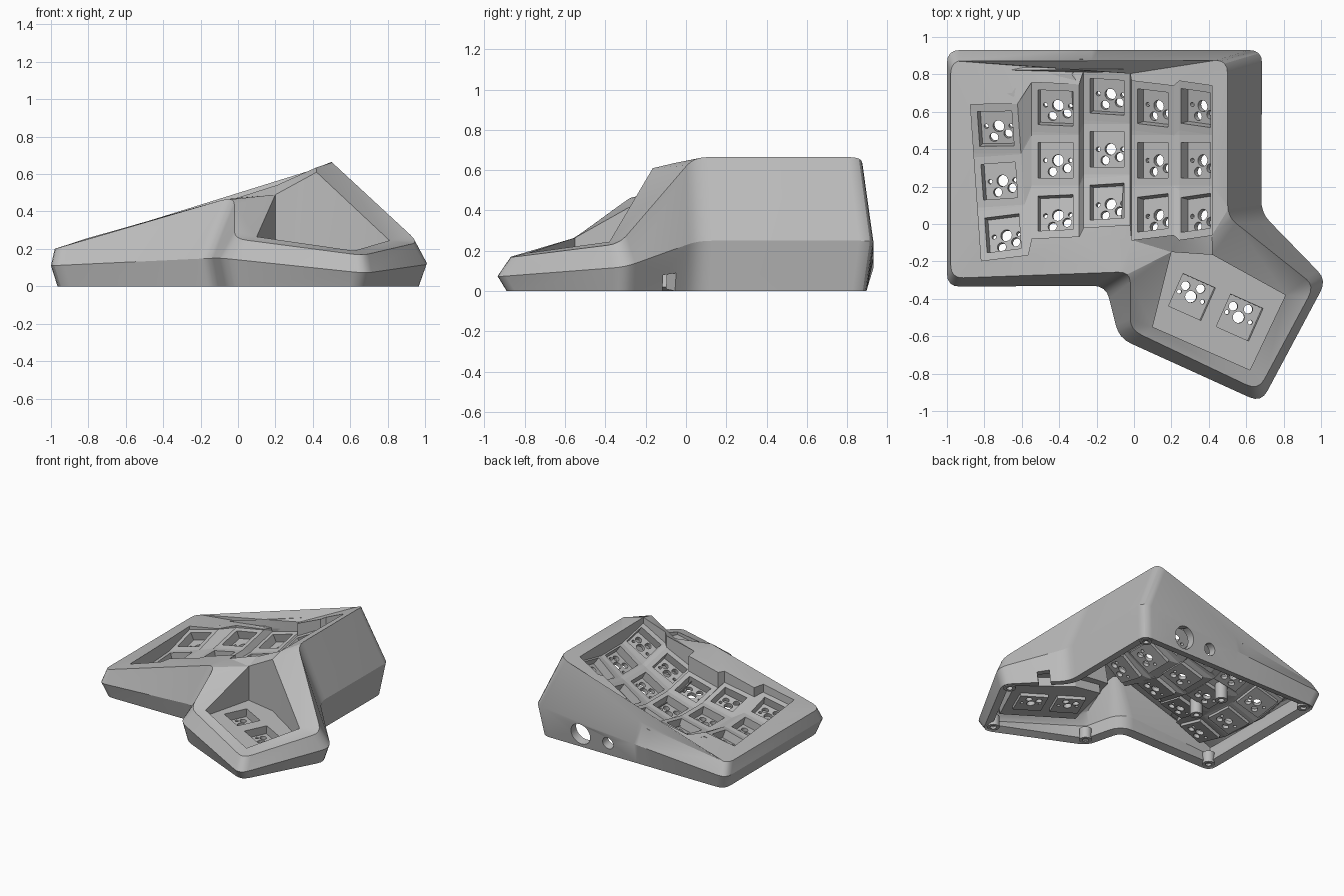
import bpy, bmesh, math
from mathutils import Matrix, Vector

if "Cube" in bpy.data.objects:
    bpy.data.objects.remove(bpy.data.objects["Cube"], do_unlink=True)

grey = bpy.data.materials.new("case_grey")
grey.use_nodes = True
GREY = (0.5, 0.5, 0.5, 1)
grey.diffuse_color = GREY
grey.node_tree.nodes["Principled BSDF"].inputs["Base Color"].default_value = GREY


def finish(name, bm, thickness=0, smooth=True):
    """Turn a bmesh into an object, facing up, optionally thickened."""
    bmesh.ops.remove_doubles(bm, verts=bm.verts, dist=0.0005)
    bmesh.ops.recalc_face_normals(bm, faces=bm.faces)
    if thickness and sum(f.normal.z * f.calc_area() for f in bm.faces) < 0:
        bmesh.ops.reverse_faces(bm, faces=bm.faces)
    mesh = bpy.data.meshes.new(name)
    bm.to_mesh(mesh)
    bm.free()
    obj = bpy.data.objects.new(name, mesh)
    bpy.context.collection.objects.link(obj)
    mesh.materials.append(grey)
    bpy.ops.object.select_all(action="DESELECT")
    obj.select_set(True)
    bpy.context.view_layer.objects.active = obj
    if thickness:
        mod = obj.modifiers.new("thickness", "SOLIDIFY")
        mod.thickness, mod.offset = thickness, -1
        bpy.ops.object.modifier_apply(modifier=mod.name)
    if smooth:
        bpy.ops.object.shade_smooth_by_angle(angle=math.radians(25))
    return obj


def ring(bm, points):
    return [bm.verts.new(p) for p in points]


def circle(x, y, z, r, n=16):
    return [(x + r * math.cos(a * math.tau / n), y + r * math.sin(a * math.tau / n), z)
            for a in range(n)]


def bridge(bm, a, b, closed=True, skip=()):
    n = len(a)
    for i in range(n if closed else n - 1):
        if i not in skip:
            j = (i + 1) % n
            bm.faces.new((a[i], a[j], b[j], b[i]))


def fill(bm, loops, normal=(0, 0, 1)):
    """Fill the area between an outer loop and its holes."""
    edges = []
    for loop in loops:
        for a, b in zip(loop, loop[1:] + loop[:1]):
            edges.append(bm.edges.get((a, b)) or bm.edges.new((a, b)))
    bmesh.ops.triangle_fill(bm, use_beauty=True, edges=edges, normal=normal)


STEPS = 4


def rounded(corners, radius=0.07):
    pts, n = [], len(corners)
    for i, c in enumerate(corners):
        a = c + (corners[i - 1] - c).normalized() * radius
        b = c + (corners[(i + 1) % n] - c).normalized() * radius
        for k in range(STEPS + 1):
            t = k / STEPS
            pts.append(a * (1 - t) ** 2 + c * 2 * t * (1 - t) + b * t * t)
    return pts


def inset(corners, d, z):
    out, n = [], len(corners)
    for i, c in enumerate(corners):
        u = (c - corners[i - 1]).to_2d().normalized()
        v = (corners[(i + 1) % n] - c).to_2d().normalized()
        nu, nv = Vector((-u.y, u.x)), Vector((-v.y, v.x))
        p = c.to_2d() + (nu + nv) * d / (1 + nu.dot(nv))
        out.append(Vector((p.x, p.y, z)))
    return out


def along(profile, x):
    for (x0, z0), (x1, z1) in zip(profile, profile[1:]):
        if x <= x1:
            return z0 + (z1 - z0) * (x - x0) / (x1 - x0)
    return z1


def rim_height(x, y):
    """Rim rises to the right and sags along the back."""
    front = along([(-1, 0.2), (-0.06, 0.475), (0.07, 0.48), (0.4, 0.63), (0.5, 0.665)], x)
    back = along([(-1, 0.2), (-0.26, 0.3), (0.5, 0.665)], x)
    t = min(max((y + 0.2) / 1.07, 0), 1)
    return front + (back - front) * t


def square(m, half_x, half_y, z=0):
    return [m @ Vector((sx * half_x, sy * half_y, z))
            for sx, sy in ((-1, -1), (1, -1), (1, 1), (-1, 1))]


WELL, DEPTH = 0.095, 0.07

# Finger columns: x, y, z, sideways tilt, turn, half width
columns = [(-0.72, 0.23, 0.17, 15, 4, 0.13), (-0.42, 0.34, 0.22, 12, 0, 0.13),
           (-0.145, 0.4, 0.25, 17, 0, 0.13), (0.1, 0.34, 0.33, 30, 0, 0.13),
           (0.33, 0.34, 0.47, 35, 0, 0.107)]
keys, left, right = [], [], []
plate = bmesh.new()
for x, y, z, tilt, turn, half in columns:
    base = (Matrix.Translation((x, y, z)) @ Matrix.Rotation(math.radians(turn), 4, "Z"))
    lean = Matrix.Rotation(math.radians(-tilt), 4, "Y")
    lo, hi = [], []
    for row in (-1, 0, 1):
        m = (base @ Matrix.Translation((0, row * 0.28, abs(row) * 0.03))
             @ Matrix.Rotation(math.radians(12 * row), 4, "X") @ lean)
        keys.append(m)
        outer = square(m, half, 0.135)
        bridge(plate, ring(plate, outer), ring(plate, square(m, WELL, WELL)))
        lo += [outer[0], outer[3]]
        hi += [outer[1], outer[2]]
    for k in (1, 3):
        plate.faces.new(ring(plate, (lo[k], hi[k], hi[k + 1], lo[k + 1])))
    left.append(lo)
    right.append(hi)
for c in range(4):
    bridge(plate, ring(plate, right[c]), ring(plate, left[c + 1]), closed=False)
finish("finger_key_plate", plate, DEPTH, smooth=False)

# Edge of the finger plate, going round once
edge = list(left[0])
for c in range(4):
    edge += [right[c][5], left[c + 1][5]]
edge += right[4][::-1]
for c in (3, 2, 1, 0):
    edge += [left[c + 1][0], right[c][0]]

# Thumb plate with two square openings
thumb_rim = [Vector(p) for p in ((0.1, -0.55, 0.265), (0.2, -0.15, 0.49), (0.42, -0.165, 0.61),
                                 (0.81, -0.38, 0.245), (0.62, -0.78, 0.19))]


def thumb_height(x, y):
    return 0.22 - 0.09 * (x - 0.1) + 0.02 * (y + 0.55)


thumb_edge = [Vector((p.x, p.y, thumb_height(p.x, p.y))) for p in thumb_rim]
slope = Vector((0, 0, 1)).rotation_difference(Vector((0.09, -0.02, 1))).to_matrix().to_4x4()
thumb_keys = [Matrix.Translation((x, y, thumb_height(x, y))) @ slope
              @ Matrix.Rotation(math.radians(156), 4, "Z")
              for x, y in ((0.31, -0.39), (0.565, -0.5))]
bm = bmesh.new()
fill(bm, [ring(bm, thumb_edge)] + [ring(bm, square(m, WELL, WELL)) for m in thumb_keys])
finish("thumb_key_plate", bm, DEPTH, smooth=False)

# Socket floors with pin holes
pins = [(0, 0, 0.031), (-0.068, 0, 0.012), (0.068, 0, 0.012), (-0.03, -0.06, 0.024),
        (0.05, -0.042, 0.024)]
for i, m in enumerate(keys + thumb_keys):
    bm = bmesh.new()
    fill(bm, [ring(bm, square(Matrix(), 0.105, 0.105))]
         + [ring(bm, circle(x, y, 0, r)) for x, y, r in pins])
    floor = finish(f"key_socket_floor_{i + 1}", bm, 0.03)
    floor.matrix_world = m @ Matrix.Translation((0, 0, 0.005 - DEPTH))

# Case shell: undercut, outer wall, rim and well walls
rim = [Vector(p) for p in ((-0.98, -0.29, 0.2), (-0.02, -0.255, 0.48), (-0.02, -0.565, 0.255),
                           (0.665, -0.89, 0.165), (0.965, -0.33, 0.235), (0.5, 0.04, 0.665),
                           (0.5, 0.875, 0.665), (-0.26, 0.875, 0.3), (-0.98, 0.875, 0.2))]
middle = [Vector(p) for p in ((-1, -0.335, 0.11), (-0.15, -0.33, 0.15), (-0.08, -0.61, 0.15),
                              (0.68, -0.955, 0.07), (1.03, -0.3, 0.12), (0.68, 0.06, 0.25),
                              (0.685, 0.93, 0.25), (-0.26, 0.93, 0.16), (-1, 0.93, 0.11))]
bm = bmesh.new()
low, mid, top = [ring(bm, rounded(c)) for c in (inset(middle, 0.035, 0), middle, rim)]
side = 4 * (STEPS + 1) + STEPS
back = 6 * (STEPS + 1) + STEPS
bridge(bm, low, mid, skip=(side, back))
bridge(bm, mid, top)

# Notch in the lower wall beside the thumb
a, b, c, d = [v.co.copy() for v in (low[side], low[side + 1], mid[side], mid[side + 1])]
notch = ring(bm, [a.lerp(b, f).lerp(c.lerp(d, f), g)
                  for f, g in ((0.55, 0), (0.55, 0.42), (0.8, 0.42), (0.8, 0))])
fill(bm, [[low[side]] + notch + [low[side + 1], mid[side + 1], mid[side]]], (0.7, 0.7, 0))

# Cable holes in the lower back wall
holes = []
for x, z, r in ((0.29, 0.11, 0.085), (0.05, 0.1, 0.047)):
    holes.append(ring(bm, [(px, 0.895 + 0.17 * pz, pz) for px, pz, _ in circle(x, z, 0, r, 24)]))
fill(bm, [[low[back], low[back + 1], mid[back + 1], mid[back]]] + holes, (0, 1, 0))

well_top = ring(bm, [(p.x, p.y, max(rim_height(p.x, p.y), p.z + 0.005)) for p in edge])
thumb_top = ring(bm, thumb_rim)
fill(bm, [top, well_top, thumb_top])
bridge(bm, well_top, ring(bm, edge))
bridge(bm, thumb_top, ring(bm, thumb_edge))
finish("case_shell", bm, 0.065)


def tube(name, x, y, z0, z1, r):
    bm = bmesh.new()
    rings = [ring(bm, circle(x, y, z, q, 20))
             for q, z in ((r, z0), (r, z1), (r / 2, z1), (r / 2, z0))]
    for a, b in zip(rings, rings[1:] + rings[:1]):
        bridge(bm, a, b)
    finish(name, bm)


# Screw posts in the corners, hollow standoffs under the finger plate
posts = inset(middle, 0.1, 0)
for i in (0, 2, 3, 4, 6, 8):
    tube(f"screw_post_{i + 1}", posts[i].x, posts[i].y, 0, 0.09, 0.045)
for i, y in enumerate((0.2, 0.48)):
    tube(f"standoff_{i + 1}", -0.42, y, 0.04, 0.19, 0.045)
